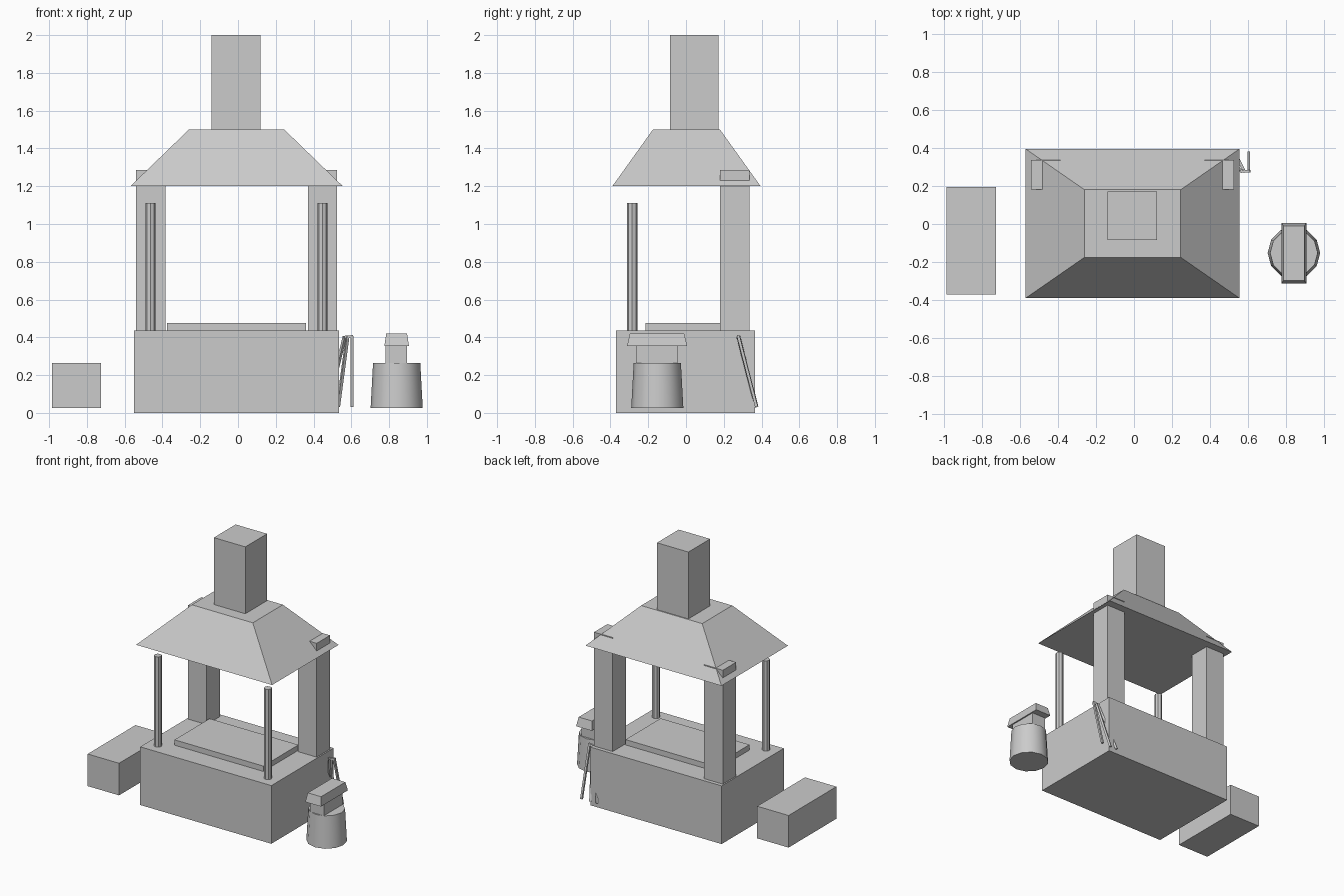
import bpy
import bmesh
from mathutils import Vector, Matrix

default = bpy.data.objects.get("Cube")
if default:
    bpy.data.objects.remove(default, do_unlink=True)

GREY = (0.6, 0.6, 0.6, 1.0)
mat = bpy.data.materials.new("plain_grey")
mat.use_nodes = True
mat.diffuse_color = GREY
mat.node_tree.nodes["Principled BSDF"].inputs["Base Color"].default_value = GREY


def make_object(name, bm):
    bmesh.ops.recalc_face_normals(bm, faces=bm.faces[:])
    mesh = bpy.data.meshes.new(name)
    bm.to_mesh(mesh)
    bm.free()
    mesh.materials.append(mat)
    obj = bpy.data.objects.new(name, mesh)
    bpy.context.collection.objects.link(obj)
    return obj


def frustum(name, x, y, z, top_x=None, top_y=None):
    """Box from ranges; the top may have its own x and y range."""
    bm = bmesh.new()
    bmesh.ops.create_cube(bm, size=1)
    for v in bm.verts:
        up = v.co.z > 0
        rx = top_x if up and top_x else x
        ry = top_y if up and top_y else y
        v.co = (rx[v.co.x > 0], ry[v.co.y > 0], z[up])
    return make_object(name, bm)


def cone(name, cx, cy, z, r1, r2, sides):
    bm = bmesh.new()
    bmesh.ops.create_cone(bm, cap_ends=True, segments=sides, radius1=r1,
                          radius2=r2, depth=z[1] - z[0],
                          matrix=Matrix.Translation((cx, cy, sum(z) / 2)))
    return make_object(name, bm)


def bar(name, start, end, width):
    """Thin square bar between two points."""
    start, end = Vector(start), Vector(end)
    d = end - start
    bm = bmesh.new()
    bmesh.ops.create_cube(bm, size=1)
    bmesh.ops.scale(bm, vec=(width, width, d.length), verts=bm.verts)
    turn = d.to_track_quat('Z', 'Y').to_matrix().to_4x4()
    bm.transform(Matrix.Translation((start + end) / 2) @ turn)
    return make_object(name, bm)


# Hearth with its raised slab
frustum("hearth_base", (-0.55, 0.535), (-0.37, 0.365), (0, 0.435))
frustum("hearth_slab", (-0.375, 0.36), (-0.215, 0.2), (0.435, 0.475))

# Rear pillars poke through the hood; thin posts stand in front
for side, px, rx in (("right", -0.54, -0.463), ("left", 0.37, 0.447)):
    frustum(side + "_pillar", (px, px + 0.155), (0.18, 0.337), (0.435, 1.286))
    cone(side + "_post", rx, -0.285, (0.435, 1.11), 0.027, 0.027, 8)

# Hood and chimney
frustum("hood", (-0.57, 0.555), (-0.39, 0.395), (1.2, 1.5),
        (-0.26, 0.245), (-0.175, 0.18))
frustum("chimney", (-0.14, 0.12), (-0.085, 0.172), (1.5, 2.0))

# Trough beside the hearth
frustum("trough", (-0.985, -0.725), (-0.37, 0.195), (0.025, 0.265))

# Anvil on a round stump
stump = cone("stump", 0.84, -0.152, (0.025, 0.265), 0.138, 0.125, 12)
bpy.ops.object.select_all(action='DESELECT')
stump.select_set(True)
bpy.context.view_layer.objects.active = stump
bpy.ops.object.shade_smooth_by_angle(angle=0.7)
frustum("anvil_neck", (0.782, 0.895), (-0.265, -0.045), (0.265, 0.355))
frustum("anvil_head", (0.775, 0.905), (-0.312, 0.006), (0.355, 0.42),
        (0.785, 0.895), (-0.297, -0.01))

# Tools leaning against the hearth's left side
for i, (top, foot) in enumerate(((0.603, 0.603), (0.58, 0.53), (0.565, 0.475))):
    bar("tool_handle_%d" % (i + 1), (top, 0.277, 0.405), (foot, 0.373, 0.032), 0.015)
bar("tool_crosspiece", (0.558, 0.277, 0.4), (0.61, 0.277, 0.405), 0.015)
